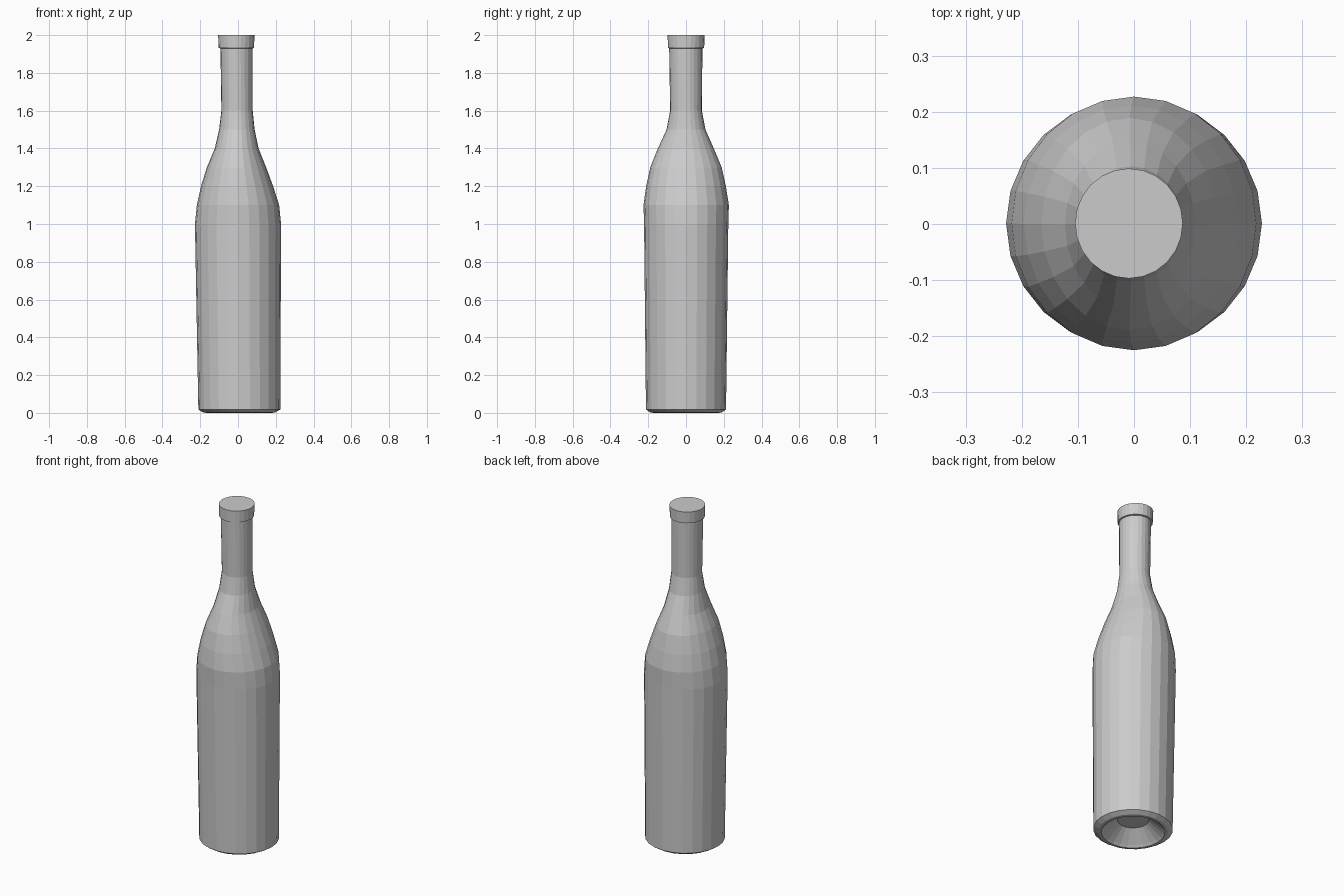
import bpy, bmesh
from math import cos, sin, tau

SIDES = 24

# Lathe-like loft: each ring is (z, centre x, centre y, radius x, radius y)
def loft(name, rings):
    bm = bmesh.new()
    loops = []
    for z, cx, cy, rx, ry in rings:
        loops.append([bm.verts.new((cx + rx * cos(tau * i / SIDES),
                                    cy + ry * sin(tau * i / SIDES), z))
                      for i in range(SIDES)])
    for a, b in zip(loops, loops[1:]):
        for i in range(SIDES):
            j = (i + 1) % SIDES
            bm.faces.new((a[i], a[j], b[j], b[i]))
    bm.faces.new(loops[0][::-1])
    bm.faces.new(loops[-1])
    bmesh.ops.recalc_face_normals(bm, faces=bm.faces)
    mesh = bpy.data.meshes.new(name)
    bm.to_mesh(mesh)
    bm.free()
    obj = bpy.data.objects.new(name, mesh)
    bpy.context.collection.objects.link(obj)
    return obj

# Bottle: hollow punt underneath, body, shoulder, neck and lip, slightly irregular
loft("bottle", [
    (0.075, 0.006, 0.0, 0.085, 0.085),   # punt top
    (0.012, 0.006, 0.0, 0.160, 0.160),   # punt rim
    (0.000, 0.006, 0.0, 0.172, 0.172),   # foot
    (0.002, 0.006, 0.0, 0.190, 0.188),
    (0.018, 0.007, 0.0, 0.217, 0.212),   # body base
    (1.00, 0.000, 0.001, 0.228, 0.223),  # body top
    (1.10, 0.000, 0.001, 0.218, 0.226),  # shoulder
    (1.20, -0.005, 0.000, 0.191, 0.211),
    (1.30, -0.008, 0.000, 0.157, 0.189),
    (1.40, -0.007, -0.001, 0.116, 0.148),
    (1.50, -0.006, 0.000, 0.094, 0.103),
    (1.60, -0.005, 0.000, 0.083, 0.084),  # neck base
    (1.93, -0.008, -0.001, 0.085, 0.088),  # neck top
    (1.932, -0.009, 0.000, 0.094, 0.096),  # lip
    (2.00, -0.009, 0.001, 0.096, 0.098),
])
